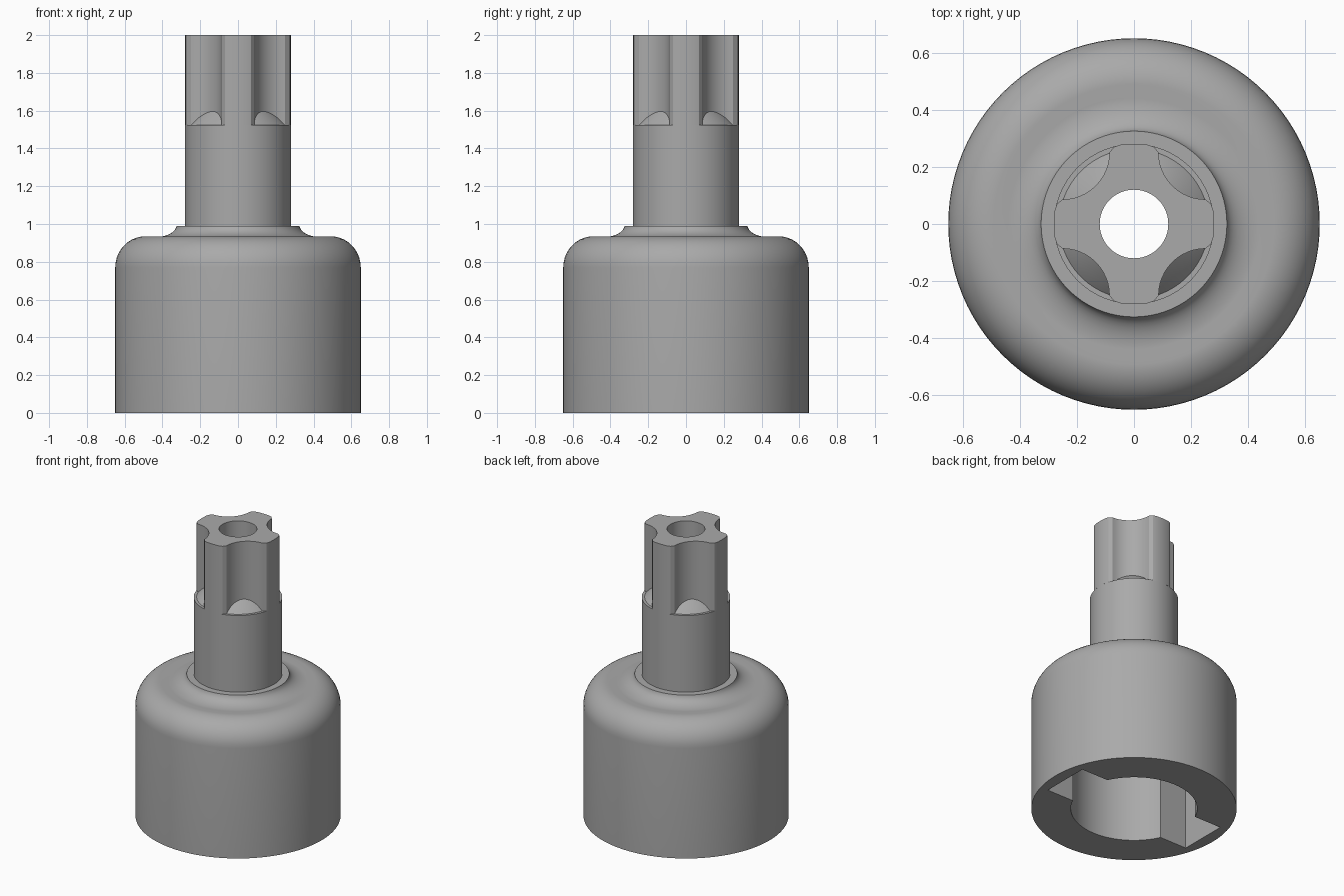
import bpy, bmesh, math

cube = bpy.data.objects.get("Cube")
if cube:
    bpy.data.objects.remove(cube, do_unlink=True)

grey = bpy.data.materials.new("plain grey")
grey.use_nodes = True
grey.diffuse_color = (0.4, 0.4, 0.4, 1)
grey.node_tree.nodes["Principled BSDF"].inputs["Base Color"].default_value = (0.4, 0.4, 0.4, 1)

SEGMENTS = 96


def finish(name, bm):
    bmesh.ops.recalc_face_normals(bm, faces=bm.faces[:])
    mesh = bpy.data.meshes.new(name)
    bm.to_mesh(mesh)
    bm.free()
    mesh.materials.append(grey)
    obj = bpy.data.objects.new(name, mesh)
    bpy.context.collection.objects.link(obj)
    return obj


def smooth(obj):
    bpy.ops.object.select_all(action="DESELECT")
    obj.select_set(True)
    bpy.context.view_layer.objects.active = obj
    bpy.ops.object.shade_smooth_by_angle(angle=math.radians(30))


def bridge_loops(bm, loops):
    """Join closed rings of points, the last back to the first."""
    rings = [[bm.verts.new(p) for p in loop] for loop in loops]
    for a, b in zip(rings, rings[1:] + rings[:1]):
        for i in range(len(a)):
            j = (i + 1) % len(a)
            bm.faces.new((a[i], a[j], b[j], b[i]))


def lathe(name, profile):
    bm = bmesh.new()
    turns = [2 * math.pi * i / SEGMENTS for i in range(SEGMENTS)]
    bridge_loops(bm, [[(r * math.cos(t), r * math.sin(t), z) for t in turns]
                      for r, z in profile])
    return finish(name, bm)


def arc(cx, cy, rx, ry, start, end, steps):
    angles = [math.radians(start + (end - start) * i / steps) for i in range(steps + 1)]
    return [(cx + rx * math.cos(a), cy + ry * math.sin(a)) for a in angles]


# Hollow base with rounded shoulder, flared collar and tubular shaft
HOLE = 0.12
profile = [(0.40, 0), (0.65, 0)]
profile += arc(0.49, 0.77, 0.16, 0.165, 0, 90, 10)
profile += arc(0.44, 0.995, 0.115, 0.065, 270, 188, 8)
profile += [(0.325, 0.99), (0.28, 0.99), (0.28, 1.525), (0.262, 1.525),
            (0.23, 1.56), (0.18, 1.605), (0.15, 1.605), (0.15, 1.525),
            (HOLE, 1.525), (HOLE, 0.75), (0.40, 0.75)]
body = lathe("socket_body", profile)

# Two opposite keyways cut into the bore
bm = bmesh.new()
bmesh.ops.create_cube(bm, size=1)
bmesh.ops.scale(bm, vec=(1.14, 0.34, 0.8), verts=bm.verts)
bmesh.ops.translate(bm, vec=(0, 0, 0.3), verts=bm.verts)
cutter = finish("keyway_cutter", bm)
cutter.hide_render = True
cut = body.modifiers.new("keyways", "BOOLEAN")
cut.operation = "DIFFERENCE"
cut.solver = "EXACT"
cut.object = cutter
bpy.context.view_layer.objects.active = body
bpy.ops.object.modifier_apply(modifier=cut.name)
bpy.data.objects.remove(cutter, do_unlink=True)
smooth(body)

# Four-lobed drive head with a round through hole
quarter = [(0.28, 0), (0.278, 0.045), (0.27, 0.07)]
quarter += arc(0.25, 0.25, 0.164, 0.164, 270, 180, 12)
quarter += [(0.07, 0.27), (0.045, 0.278)]
outline = []
for k in range(4):
    c, s = round(math.cos(k * math.pi / 2)), round(math.sin(k * math.pi / 2))
    outline += [(c * x - s * y, s * x + c * y) for x, y in quarter]
hole = []
for x, y in outline:
    r = math.hypot(x, y)
    hole.append((HOLE * x / r, HOLE * y / r))
bm = bmesh.new()
bridge_loops(bm, [[(x, y, z) for x, y in ring] for ring, z in
                  ((outline, 1.525), (outline, 2), (hole, 2), (hole, 1.525))])
smooth(finish("drive_head", bm))
